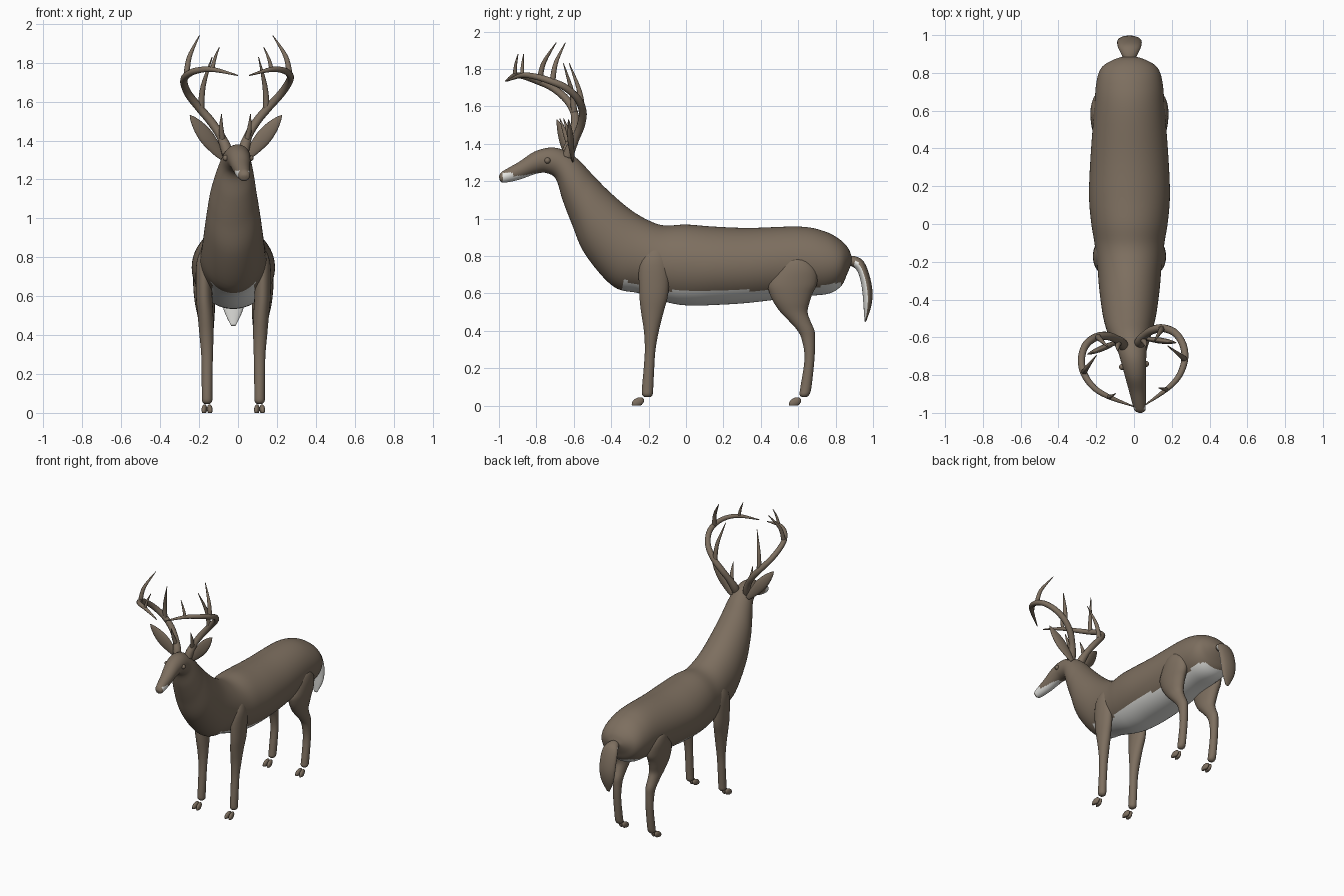
import bpy, bmesh, math
from mathutils import Vector, Matrix

if "Cube" in bpy.data.objects:
    bpy.data.objects.remove(bpy.data.objects["Cube"])

def material(name, rgb):
    m = bpy.data.materials.new(name)
    m.diffuse_color = (*rgb, 1)
    m.use_nodes = True
    m.node_tree.nodes["Principled BSDF"].inputs["Base Color"].default_value = m.diffuse_color
    return m

BROWN = material("brown coat", (0.205, 0.158, 0.115))
WHITE = material("white fur", (0.78, 0.78, 0.75))
CX = -0.024                                   # body midline
HEAD = (Matrix.Translation((-0.015, -0.63, 0)) @ Matrix.Rotation(0.13, 4, 'Z')
        @ Matrix.Translation((0, 0.63, 0)))   # head is turned a little

def smooth_rows(rows, steps):
    """Catmull-Rom interpolation of number tuples."""
    out = []
    for i in range(len(rows) - 1):
        a, b, c, d = (rows[max(i - 1, 0)], rows[i], rows[i + 1],
                      rows[min(i + 2, len(rows) - 1)])
        for s in range(steps):
            t = s / steps
            out.append(tuple(
                0.5 * (2 * q + (r - p) * t + (2 * p - 5 * q + 4 * r - w) * t * t
                       + (3 * q - p - 3 * r + w) * t ** 3)
                for p, q, r, w in zip(a, b, c, d)))
    return out + [rows[-1]]

def finish(name, bm, white=None):
    bmesh.ops.recalc_face_normals(bm, faces=bm.faces)
    for f in bm.faces:
        f.smooth = True
        if white and white(f.calc_center_median(), f.normal):
            f.material_index = 1
    me = bpy.data.meshes.new(name)
    bm.to_mesh(me)
    bm.free()
    me.materials.append(BROWN)
    if white:
        me.materials.append(WHITE)
    ob = bpy.data.objects.new(name, me)
    bpy.context.collection.objects.link(ob)
    return ob

def loft(name, rings, n=24, white=None, matrix=None):
    """Skin elliptical rings given as (centre, axis u, axis v)."""
    bm = bmesh.new()
    loops = []
    for c, u, v in rings:
        loops.append([bm.verts.new(c + u * math.cos(2 * math.pi * k / n)
                                   + v * math.sin(2 * math.pi * k / n))
                      for k in range(n)])
    for a, b in zip(loops, loops[1:]):
        for k in range(n):
            bm.faces.new((a[k], a[(k + 1) % n], b[(k + 1) % n], b[k]))
    bm.faces.new(loops[0])
    bm.faces.new(loops[-1])
    if matrix:
        bm.transform(matrix)
    return finish(name, bm, white)

def side_profile(rows, steps, cx):
    """Rings from rows of (top y, top z, bottom y, bottom z, half width)."""
    rings = []
    for ty, tz, by, bz, w in smooth_rows(rows, steps):
        y, z = (ty + by) / 2, (tz + bz) / 2
        rings.append((Vector((cx(y), y, z)), Vector((w, 0, 0)),
                      Vector((0, (ty - by) / 2, (tz - bz) / 2))))
    return rings

def tube(name, points, matrix, steps=6, n=12):
    """Round tapered tube through points of (x, y, z, radius)."""
    pts = smooth_rows(points, steps)
    u, rings = Vector((0.3, 1, 0.1)), []
    for i, p in enumerate(pts):
        t = (Vector(pts[min(i + 1, len(pts) - 1)][:3]) - Vector(pts[max(i - 1, 0)][:3])).normalized()
        u = (u - t * u.dot(t)).normalized()
        rings.append((Vector(p[:3]), u * p[3], t.cross(u) * p[3]))
    return loft(name, rings, n, matrix=matrix)

# Torso, neck and head in one skin
body = [(.885, .80, .885, .76, .04), (.865, .845, .86, .70, .10), (.82, .89, .83, .64, .15),
        (.74, .932, .76, .598, .175), (.61, .957, .61, .583, .187), (.34, .95, .34, .55, .207),
        (.15, .957, .15, .538, .214), (0, .968, .02, .535, .203), (-.115, .963, -.09, .55, .185),
        (-.2, .99, -.25, .60, .17), (-.3, 1.05, -.39, .638, .16), (-.41, 1.144, -.54, .81, .142),
        (-.5, 1.235, -.61, .97, .122), (-.57, 1.31, -.66, 1.10, .10), (-.64, 1.36, -.695, 1.21, .078),
        (-.72, 1.38, -.745, 1.243, .066), (-.81, 1.358, -.80, 1.24, .056),
        (-.89, 1.305, -.885, 1.21, .044), (-.96, 1.265, -.95, 1.195, .035),
        (-.99, 1.245, -.985, 1.193, .028), (-1.0, 1.225, -.997, 1.21, .01)]

def body_white(c, nrm):
    if c.y > -0.34:                                     # belly
        return c.y < 0.83 and c.z < 0.615 + max(0, -0.17 - c.y) * 0.35 + max(0, c.y - .6) * 0.2
    if c.y < -0.925:                                    # lips
        return c.y > -0.98 and c.z < 1.245
    return c.y < -0.78 and c.z < 1.225 + (c.y + 0.92) * 0.15   # chin

loft("body", side_profile(body, 6, lambda y: max(CX, -0.015 + (-0.63 - y) * 0.13)), 64, body_white)

# Tail, white on the inner side
tail = [(.87, .80, .87, .75, .03), (.91, .797, .895, .74, .045), (.95, .77, .918, .715, .06),
        (.98, .70, .935, .66, .065), (.997, .61, .945, .59, .062), (.99, .53, .95, .52, .048),
        (.962, .447, .955, .45, .012)]
loft("tail", side_profile(tail, 5, lambda y: CX), 24,
     lambda c, nrm: c.y > 0.9 and -0.85 * nrm.y - 0.4 * nrm.z > 0)

# Legs: rows of (z, front y, back y, x from midline, half width)
front_leg = [(.85, -.18, -.14, .14, .012), (.82, -.215, -.11, .145, .03), (.75, -.25, -.09, .15, .042),
             (.6, -.25, -.095, .15, .042), (.5, -.24, -.12, .143, .04), (.4, -.225, -.145, .138, .036),
             (.3, -.22, -.163, .135, .03), (.2, -.226, -.17, .135, .028), (.1, -.235, -.175, .135, .027),
             (.06, -.235, -.178, .135, .026), (.045, -.22, -.19, .135, .012)]
hind_leg = [(.79, .57, .61, .165, .012), (.77, .52, .66, .16, .035), (.72, .475, .70, .15, .056),
            (.65, .44, .70, .15, .056), (.6, .447, .677, .148, .054), (.55, .47, .66, .145, .05),
            (.5, .505, .65, .14, .044), (.45, .553, .666, .138, .038), (.4, .597, .687, .136, .034),
            (.35, .62, .69, .135, .03), (.25, .634, .687, .135, .028), (.1, .612, .671, .135, .027),
            (.06, .607, .66, .135, .026), (.045, .62, .645, .135, .012)]

def hoof(name, x, y):
    """Two slanted toes, flat underneath."""
    bm = bmesh.new()
    for s in (-1, 1):
        m = (Matrix.Translation((x + s * 0.014, y, 0.018)) @ Matrix.Rotation(s * 0.12, 4, 'Z')
             @ Matrix.Rotation(0.5, 4, 'X') @ Matrix.Diagonal((0.014, 0.036, 0.023, 1)))
        bmesh.ops.create_uvsphere(bm, u_segments=16, v_segments=10, radius=1, matrix=m)
    for v in bm.verts:
        v.co.z = max(v.co.z, 0)
    finish(name, bm)

for side, s in (("left", -1), ("right", 1)):
    for part, rows, hy in (("front", front_leg, -.257), ("hind", hind_leg, .583)):
        loft(f"{side}_{part}_leg",
             [(Vector((CX + s * x, (a + b) / 2, z)), Vector((w, 0, 0)), Vector((0, (b - a) / 2, 0)))
              for z, a, b, x, w in smooth_rows(rows, 4)])
        hoof(f"{side}_{part}_hoof", CX + s * 0.135, hy)

    # Head parts share one mirrored frame
    M = HEAD @ Matrix.Diagonal((s, 1, 1, 1))
    base, tip = Vector((.062, -.612, 1.31)), Vector((.238, -.66, 1.53))
    wide = (tip - base).cross(Vector((.25, 1, 0))).normalized()
    flat = (tip - base).cross(wide).normalized()
    ear = [(0, .014), (.15, .027), (.45, .04), (.7, .034), (.9, .017), (1, .002)]
    loft(f"{side}_ear", [(base.lerp(tip, t), wide * w, flat * w * 0.4)
                         for t, w in smooth_rows(ear, 4)], 20, matrix=M)
    bm = bmesh.new()
    bmesh.ops.create_uvsphere(bm, u_segments=16, v_segments=10, radius=0.016,
                              matrix=M @ Matrix.Translation((.064, -.75, 1.31)))
    finish(f"{side}_eye", bm)

    # Antler beam and tines
    tube(f"{side}_antler_beam",
         [(.042, -.64, 1.33, .027), (.05, -.625, 1.37, .028), (.075, -.60, 1.43, .022),
          (.12, -.577, 1.5, .022), (.18, -.575, 1.57, .021), (.24, -.61, 1.64, .02),
          (.272, -.68, 1.70, .019), (.268, -.76, 1.735, .018), (.225, -.84, 1.76, .016),
          (.15, -.90, 1.765, .013), (.03, -.965, 1.735, .003)], M)
    tines = {"brow": [(.06, -.615, 1.39, .016), (.073, -.638, 1.46, .012), (.075, -.665, 1.535, .002)],
             "inner": [(.17, -.575, 1.56, .017), (.16, -.59, 1.68, .013), (.12, -.64, 1.83, .002)],
             "tall": [(.268, -.75, 1.73, .016), (.25, -.73, 1.83, .012), (.19, -.67, 1.94, .002)],
             "tip": [(.155, -.898, 1.76, .012), (.14, -.895, 1.82, .008), (.115, -.885, 1.88, .002)]}
    for name, pts in tines.items():
        tube(f"{side}_{name}_tine", pts, M)
